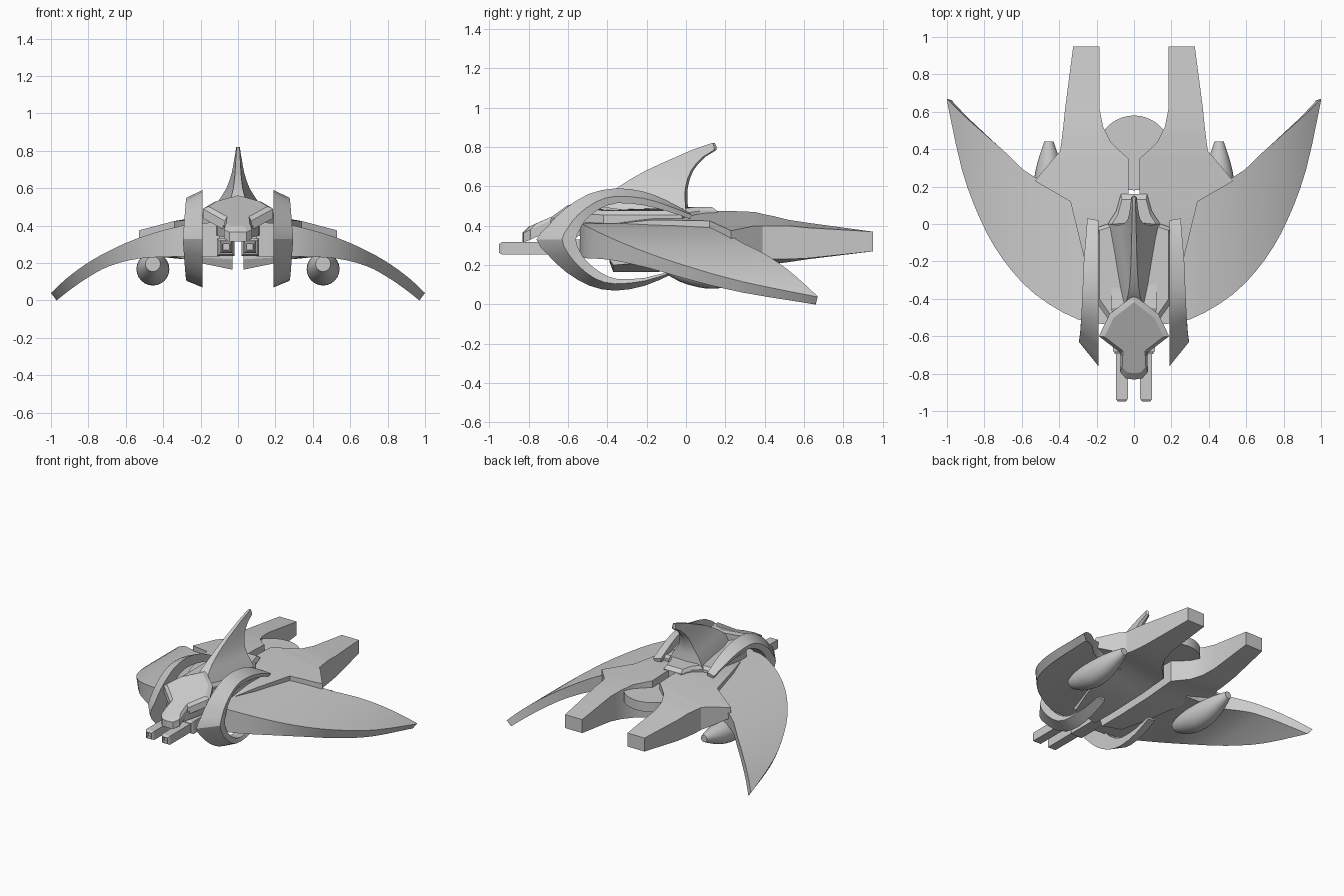
import bpy, bmesh, math
from mathutils import Vector

if "Cube" in bpy.data.objects:
    bpy.data.objects.remove(bpy.data.objects["Cube"])


def finish(name, bm, mirror=False, angle=28):
    bmesh.ops.recalc_face_normals(bm, faces=bm.faces)
    me = bpy.data.meshes.new(name)
    bm.to_mesh(me)
    bm.free()
    me.shade_smooth()
    me.set_sharp_from_angle(angle=math.radians(angle))
    ob = bpy.data.objects.new(name, me)
    bpy.context.collection.objects.link(ob)
    if mirror:
        m = ob.modifiers.new("mirror", 'MIRROR')
        m.use_mirror_merge = False
    return ob


def loft(name, sections, mirror=False, angle=28):
    """Skin a list of equal-length closed sections and cap both ends."""
    bm = bmesh.new()
    rings = [[bm.verts.new(p) for p in s] for s in sections]
    n = len(rings[0])
    for a, b in zip(rings, rings[1:]):
        for i in range(n):
            j = (i + 1) % n
            bm.faces.new((a[i], a[j], b[j], b[i]))
    bm.faces.new(rings[0])
    bm.faces.new(rings[-1])
    return finish(name, bm, mirror, angle)


def smooth(rows, steps=3):
    """Catmull-Rom interpolation of rows of numbers."""
    out = []
    for i in range(len(rows) - 1):
        p0, p1 = rows[max(i - 1, 0)], rows[i]
        p2, p3 = rows[i + 1], rows[min(i + 2, len(rows) - 1)]
        for k in range(steps):
            t = k / steps
            out.append([0.5 * (2 * b + (c - a) * t + (2 * a - 5 * b + 4 * c - d) * t * t
                               + (3 * b - a - 3 * c + d) * t ** 3)
                        for a, b, c, d in zip(p0, p1, p2, p3)])
    out.append(list(rows[-1]))
    return out


# Swept wings: x, front y, back y, top z, bottom z
wing = smooth([(.10, -.54, .20, .42, .235), (.30, -.51, .22, .40, .235),
               (.53, -.375, .25, .335, .225), (.70, -.19, .395, .26, .185),
               (.82, .02, .50, .19, .125), (.92, .29, .59, .115, .06),
               (1.0, .66, .67, .04, .0)])
sections = []
for x, yf, yb, zt, zb in wing:
    xb = x - .03 * max(0, (x - .4) / .6)
    sections.append([(x, yf, zt), (x, yb, zt), (xb, yb - .015, zb), (xb, yf, zb)])
loft("wing", sections, True)

# Rear hull halves with prongs: y, inner x, outer x, top z in/out, bottom z in/out
hull = [(-.39, .03, .20, .42, .40, .22, .23), (-.37, .03, .20, .43, .41, .165, .20),
        (-.17, .03, .27, .45, .43, .165, .215), (.12, .03, .34, .475, .425, .175, .235),
        (.23, .03, .53, .475, .375, .185, .30), (.35, .03, .43, .47, .40, .195, .25),
        (.39, .075, .395, .46, .40, .20, .235), (.44, .125, .388, .45, .40, .205, .23),
        (.52, .165, .378, .43, .40, .215, .23), (.62, .185, .368, .415, .39, .23, .235),
        (.95, .185, .325, .37, .37, .27, .27)]
loft("rear_hull", [[(a, y, ta), (b, y, tb), (b, y, bb), (a, y, ba)]
                   for y, a, b, ta, tb, ba, bb in hull], True, 20)

# Engine disc between the prongs
bm = bmesh.new()
bmesh.ops.create_cone(bm, cap_ends=True, segments=40, radius1=.2, radius2=.2, depth=.07)
bmesh.ops.translate(bm, verts=bm.verts, vec=(0, .38, .385))
finish("engine_disc", bm)

# Under-wing pods: y, radius, centre z
pod = smooth([(-.10, .04, .195), (-.03, .067, .182), (.06, .084, .172), (.14, .088, .168),
              (.24, .08, .174), (.34, .058, .188), (.44, .025, .205)], 2)
ring = [(math.cos(i * math.tau / 24), math.sin(i * math.tau / 24)) for i in range(24)]
loft("pod", [[(.455 + r * c, y, z + r * s) for c, s in ring] for y, r, z in pod], True)

# Crescent guards: inner-side rim y,z / outer-side rim x,y,z / inside edge y,z
guard = [(.02, .465, .25, .03, .455, .02, .435), (-.10, .53, .26, -.10, .505, -.10, .475),
         (-.22, .575, .27, -.22, .54, -.22, .505), (-.36, .59, .275, -.36, .55, -.35, .515),
         (-.50, .56, .28, -.46, .52, -.44, .485), (-.63, .475, .285, -.55, .455, -.51, .43),
         (-.70, .40, .29, -.60, .39, -.54, .38), (-.76, .33, .295, -.63, .33, -.56, .33),
         (-.70, .25, .29, -.60, .26, -.54, .27), (-.61, .165, .285, -.54, .19, -.50, .215),
         (-.49, .095, .28, -.46, .13, -.43, .16), (-.36, .07, .275, -.36, .105, -.35, .13),
         (-.21, .095, .265, -.21, .12, -.21, .135), (-.08, .15, .25, -.08, .16, -.08, .17)]
loft("crescent_guard", [[(.19, ay, az), (bx, by, bz), (bx - .01, cy, cz), (.19, cy, cz)]
                        for ay, az, bx, by, bz, cy, cz in smooth(guard, 2)], True, 32)


def plate(name, half, inset, lift, drop, centre):
    """Symmetric bevelled plate from half an outline of (x, y, z)."""
    full = half + [(-x, y, z) for x, y, z in reversed(half) if x > 0]
    c = Vector(centre)
    low = [(x, y, z - drop) for x, y, z in full]
    top = []
    for x, y, z in full:
        p = c.lerp(Vector((x, y, z)), inset)
        top.append((p.x, p.y, p.z + lift))
    return loft(name, [low, full, top], angle=15)


# Head with nose
plate("head", [(0, -.38, .56), (.13, -.48, .525), (.188, -.60, .49), (.07, -.69, .425),
               (.075, -.79, .38), (.045, -.825, .365), (0, -.832, .365)],
      .84, .018, .05, (0, -.62, .46))

# Neck filling the space under the head
loft("neck", [[(-w, y, b), (w, y, b), (w, y, t), (-w, y, t)]
              for y, w, b, t in [(-.75, .055, .335, .37), (-.6, .11, .345, .44),
                                 (-.45, .12, .35, .50), (-.30, .12, .36, .48)]])

# Central back plate
plate("back_plate", [(0, -.52, .48), (.13, -.52, .46), (.2, -.42, .455), (.2, -.02, .455),
                     (.14, 0, .465), (.095, .07, .475), (.07, .16, .475), (0, .16, .475)],
      .92, .02, .09, (0, -.2, .485))

# Tail fin: z, front y and half width, back y and half width
fin = smooth([(.47, -.46, .055, 0, .14), (.54, -.41, .04, -.005, .10),
              (.60, -.34, .025, -.002, .062), (.68, -.205, .016, .025, .034),
              (.75, -.05, .012, .085, .021), (.785, .03, .01, .142, .015),
              (.82, .13, .008, .135, .01)], 2)
loft("tail_fin", [[(-a, f, z), (a, f, z), (b, r, z), (0, r + .012, z), (-b, r, z)]
                  for z, f, a, r, b in fin], angle=30)

# Twin front guns: collar and barrel with a bevelled, recessed muzzle
def square(y, h):
    return [(.065 + sx * h, y, .285 + sz * h) for sx, sz in ((-1, -1), (1, -1), (1, 1), (-1, 1))]


loft("gun_barrel", [square(-.3, .032), square(-.935, .032), square(-.95, .022),
                    square(-.95, .018), square(-.93, .016)], True)
loft("gun_collar", [square(-.3, .046), square(-.68, .046), square(-.695, .036)], True)
